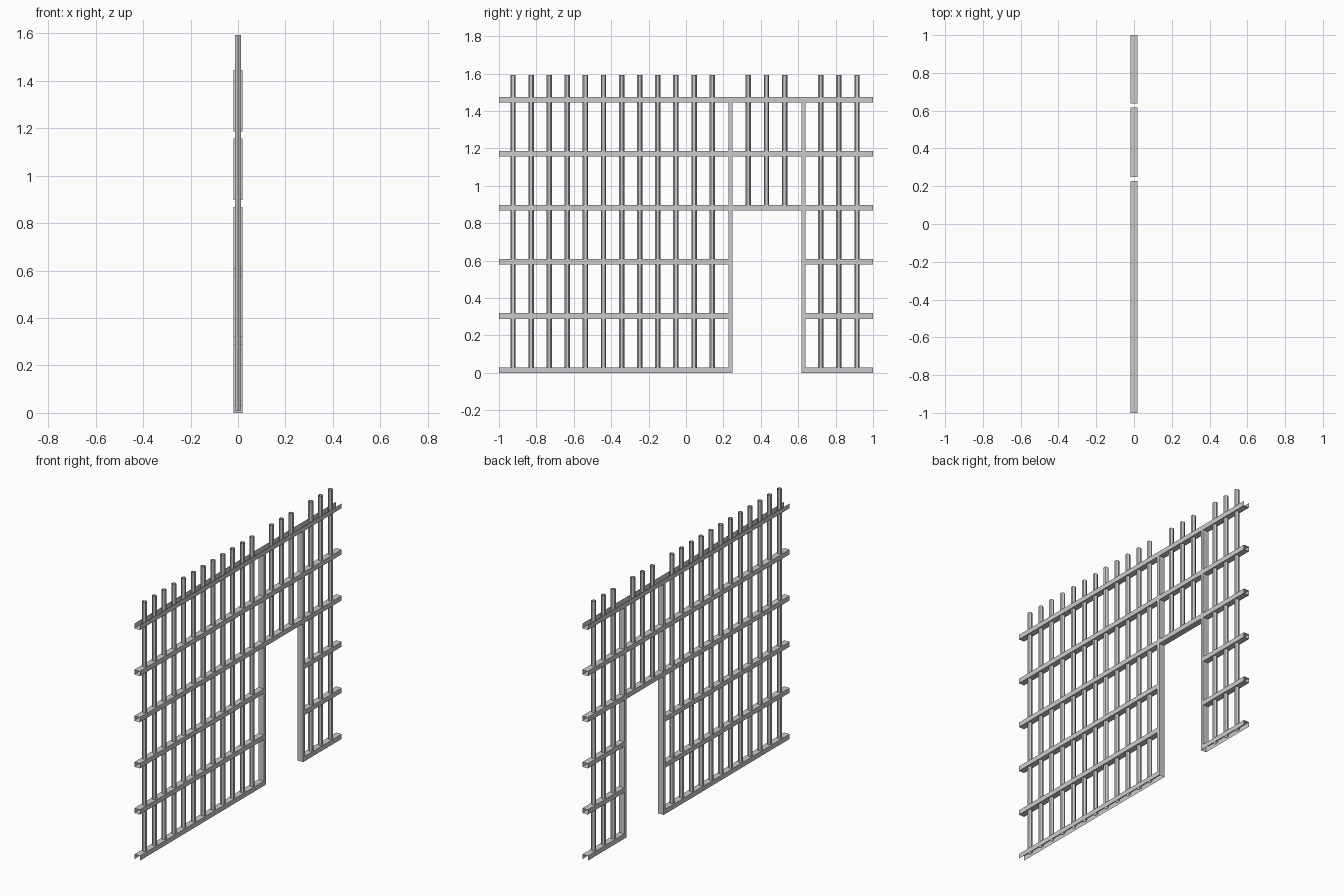
import bpy, bmesh
from mathutils import Matrix

if "Cube" in bpy.data.objects:
    bpy.data.objects.remove(bpy.data.objects["Cube"])

W = 0.019                       # half depth of the hollow frame
H = 0.03                        # rail height
LEVELS = [i * 0.2892 for i in range(6)]
JAMBS = [(0.228, 0.248), (0.618, 0.638)]
(A0, A1), (B0, B1) = JAMBS
TOP = LEVELS[5] + H


def finish(name, bm):
    bmesh.ops.remove_doubles(bm, verts=bm.verts, dist=1e-5)
    bmesh.ops.recalc_face_normals(bm, faces=bm.faces)
    mesh = bpy.data.meshes.new(name)
    bm.to_mesh(mesh)
    bm.free()
    ob = bpy.data.objects.new(name, mesh)
    bpy.context.collection.objects.link(ob)
    return ob


def quad(bm, pts):
    bm.faces.new([bm.verts.new(p) for p in pts])


def side(bm, y0, y1, z0, z1):
    for x in (-W, W):
        quad(bm, [(x, y0, z0), (x, y1, z0), (x, y1, z1), (x, y0, z1)])


def flat(bm, y0, y1, z):
    quad(bm, [(-W, y0, z), (W, y0, z), (W, y1, z), (-W, y1, z)])


def wall(bm, y, z0, z1):
    quad(bm, [(-W, y, z0), (W, y, z0), (W, y, z1), (-W, y, z1)])


# horizontal hollow rails, open at the ends, interrupted by the door jambs
for i, z in enumerate(LEVELS):
    bm = bmesh.new()
    spans = [(-1, A0), (B1, 1)]
    if i >= 3:
        spans.append((A1, B0))
    for y0, y1 in spans:
        side(bm, y0, y1, z, z + H)
        if i > 0:
            flat(bm, y0, y1, z)
        if i < 5:
            flat(bm, y0, y1, z + H)
    finish(f"rail_{i}", bm)

# vertical hollow door jambs, open where the rails meet them
for name, outer, inner in (("jamb_left", A0, A1), ("jamb_right", B1, B0)):
    bm = bmesh.new()
    side(bm, min(outer, inner), max(outer, inner), 0, TOP)
    for i in range(5):
        wall(bm, outer, LEVELS[i] + H, LEVELS[i + 1])
    wall(bm, inner, 0, LEVELS[3])
    for i in (3, 4):
        wall(bm, inner, LEVELS[i] + H, LEVELS[i + 1])
    finish(name, bm)

# upright six-sided open bars, shorter above the doorway
for k in range(20):
    if k in (12, 16):
        continue
    y = -0.925 + k * 0.0968
    z0 = LEVELS[3] + 0.01 if 12 < k < 16 else 0.01
    z1 = 1.593
    bm = bmesh.new()
    bmesh.ops.create_cone(bm, cap_ends=False, segments=6, radius1=0.0145,
                          radius2=0.0145, depth=z1 - z0,
                          matrix=Matrix.Translation((0, y, (z0 + z1) / 2)))
    finish(f"bar_{k}", bm)
